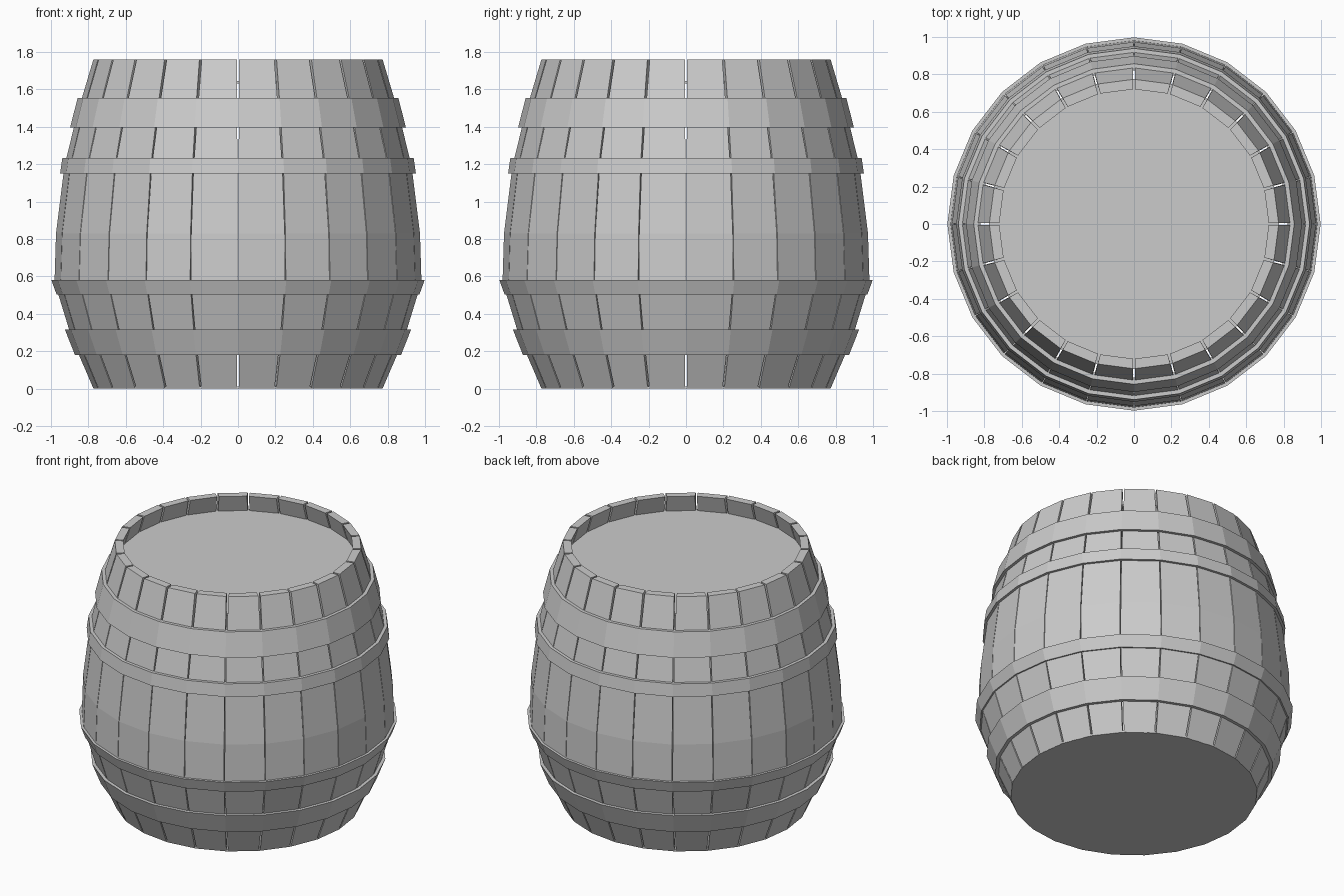
import bpy, bmesh, math
from mathutils import Vector

if "Cube" in bpy.data.objects:
    bpy.data.objects.remove(bpy.data.objects["Cube"])

SIDES = 24
STEP = 2 * math.pi / SIDES

# One neutral grey for the whole barrel
grey = bpy.data.materials.new("plain grey")
grey.diffuse_color = (0.6, 0.6, 0.6, 1)
grey.use_nodes = True
grey.node_tree.nodes["Principled BSDF"].inputs["Base Color"].default_value = grey.diffuse_color


def finish(name, bm):
    bmesh.ops.recalc_face_normals(bm, faces=bm.faces[:])
    mesh = bpy.data.meshes.new(name)
    bm.to_mesh(mesh)
    bm.free()
    mesh.materials.append(grey)
    obj = bpy.data.objects.new(name, mesh)
    bpy.context.collection.objects.link(obj)
    return obj


def polar(r, angle, z, shift=0.0):
    """Point on the ring, moved sideways by shift to leave a gap."""
    c, s = math.cos(angle), math.sin(angle)
    return Vector((r * c - shift * s, r * s + shift * c, z))


# Stave profile: height, outer radius, half gap between staves
PROFILE = [(0.0, 0.773, 0.005), (0.27, 0.889, 0.004), (0.57, 0.981, 0.002),
           (0.83, 0.973, 0.002), (1.19, 0.928, 0.003), (1.475, 0.858, 0.005),
           (1.76, 0.773, 0.0065)]
THICK = 0.053


def add_stave(bm, a0, a1):
    rows = []
    for z, r, gap in PROFILE:
        rows.append([bm.verts.new(p) for p in (
            polar(r, a0, z, gap), polar(r, a1, z, -gap),
            polar(r - THICK, a1, z, -gap), polar(r - THICK, a0, z, gap))])
    for low, high in zip(rows, rows[1:]):
        for i in range(4):
            j = (i + 1) % 4
            bm.faces.new((low[i], low[j], high[j], high[i]))
    bm.faces.new(rows[0])
    bm.faces.new(rows[-1])


def ring(name, section):
    """Closed ring swept from a (radius, height) section."""
    bm = bmesh.new()
    loops = [[bm.verts.new(polar(r, i * STEP, z)) for r, z in section]
             for i in range(SIDES)]
    n = len(section)
    for i in range(SIDES):
        a, b = loops[i], loops[(i + 1) % SIDES]
        for k in range(n):
            m = (k + 1) % n
            bm.faces.new((a[k], b[k], b[m], a[m]))
    return finish(name, bm)


def disc(name, r, z0, z1):
    bm = bmesh.new()
    low = [bm.verts.new(polar(r, i * STEP, z0)) for i in range(SIDES)]
    high = [bm.verts.new(polar(r, i * STEP, z1)) for i in range(SIDES)]
    bm.faces.new(low)
    bm.faces.new(high)
    for i in range(SIDES):
        j = (i + 1) % SIDES
        bm.faces.new((low[i], low[j], high[j], high[i]))
    return finish(name, bm)


# Staves
bm = bmesh.new()
for i in range(SIDES):
    add_stave(bm, i * STEP, (i + 1) * STEP)
finish("staves", bm)

# Hoops: bottom height, bottom radius, top height, top radius
HOOPS = {"bottom_hoop": (0.18, 0.872, 0.317, 0.926),
         "lower_middle_hoop": (0.503, 0.97, 0.58, 0.998),
         "upper_middle_hoop": (1.15, 0.951, 1.234, 0.939),
         "top_hoop": (1.395, 0.898, 1.555, 0.857)}
for name, (z0, r0, z1, r1) in HOOPS.items():
    ring(name, [(r0, z0), (r1, z1), (r1 - 0.035, z1), (r0 - 0.035, z0)])

# Recessed lid and flat base
disc("lid", 0.775, 1.63, 1.645)
disc("base", 0.773, -0.0005, 0.012)
